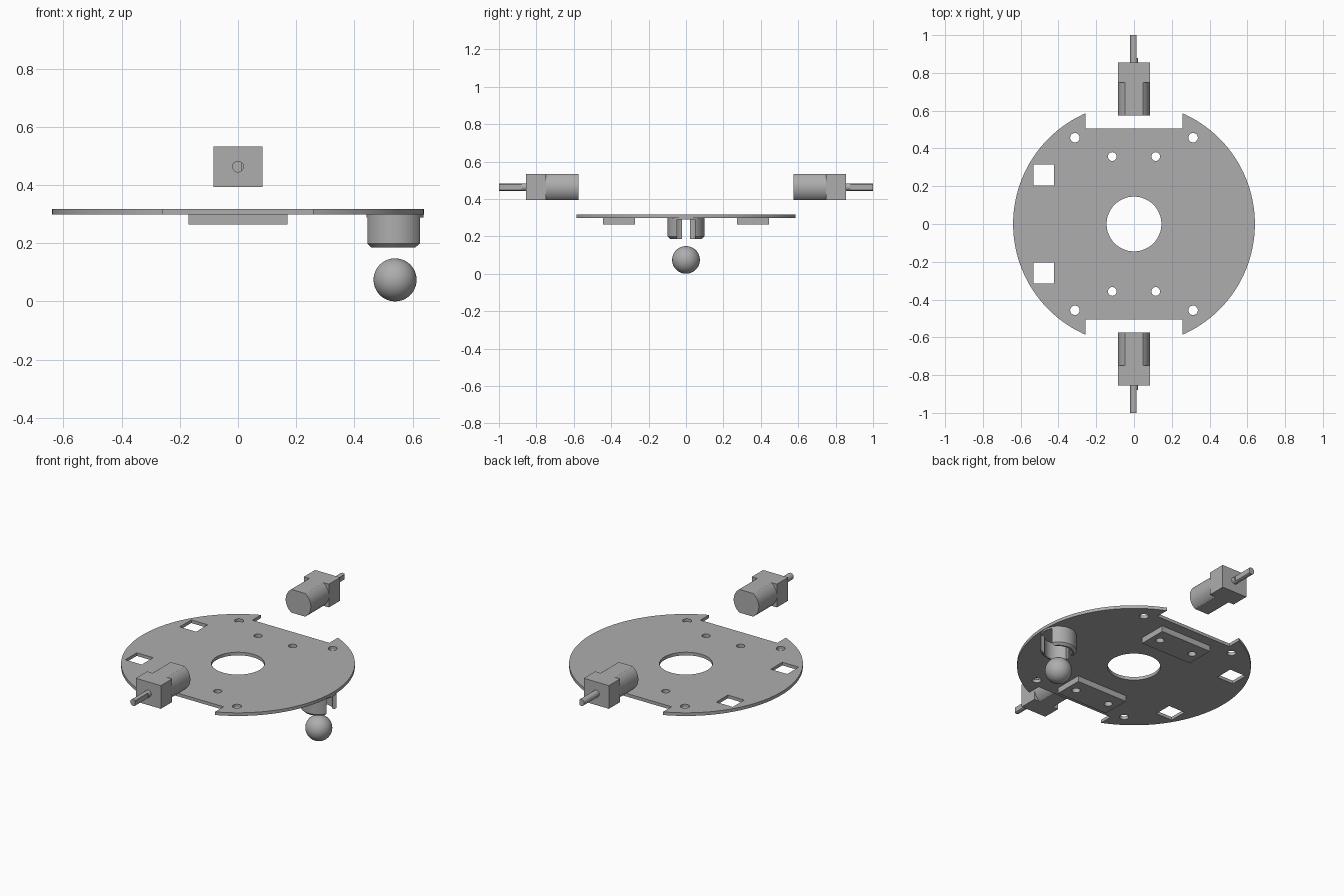
import bpy
import math

cube = bpy.data.objects.get("Cube")
if cube:
    bpy.data.objects.remove(cube, do_unlink=True)

grey = bpy.data.materials.new("plain grey")
grey.use_nodes = True
COLOUR = (0.42, 0.42, 0.42, 1)
grey.diffuse_color = COLOUR
grey.node_tree.nodes["Principled BSDF"].inputs["Base Color"].default_value = COLOUR


def finish(name):
    obj = bpy.context.object
    obj.name = name
    bpy.ops.object.transform_apply(location=False, rotation=True, scale=True)
    obj.data.materials.append(grey)
    return obj


def box(name, low, high):
    middle = [(a + b) / 2 for a, b in zip(low, high)]
    bpy.ops.mesh.primitive_cube_add(size=1, location=middle)
    bpy.context.object.scale = [b - a for a, b in zip(low, high)]
    return finish(name)


def rod(name, centre, radius, length, sides=48, along_y=False):
    turn = (math.pi / 2, 0, 0) if along_y else (0, 0, 0)
    bpy.ops.mesh.primitive_cylinder_add(vertices=sides, radius=radius, depth=length,
                                        location=centre, rotation=turn)
    return finish(name)


def boolean(target, tool, operation="DIFFERENCE"):
    mod = target.modifiers.new("shape", "BOOLEAN")
    mod.operation = operation
    mod.solver = "EXACT"
    mod.object = tool
    bpy.context.view_layer.objects.active = target
    bpy.ops.object.modifier_apply(modifier=mod.name)
    bpy.data.objects.remove(tool, do_unlink=True)


def smooth(obj):
    bpy.ops.object.select_all(action="DESELECT")
    obj.select_set(True)
    bpy.context.view_layer.objects.active = obj
    bpy.ops.object.shade_smooth_by_angle(angle=math.radians(30))


PLATE_LOW, PLATE_HIGH = 0.299, 0.318
MOTOR_Z = 0.463

# Round base plate with centre hole, wheel notches, sensor windows and screw holes
plate = rod("base_plate", (0, 0, (PLATE_LOW + PLATE_HIGH) / 2), 0.64,
            PLATE_HIGH - PLATE_LOW, 128)
boolean(plate, rod("cutter", (0, 0, 0.3), 0.145, 0.2, 64))
for side in (-1, 1):
    edges = sorted((side * 0.505, side * 0.8))
    boolean(plate, box("cutter", (-0.257, edges[0], 0.2), (0.257, edges[1], 0.4)))
    edges = sorted((side * 0.205, side * 0.315))
    boolean(plate, box("cutter", (-0.533, edges[0], 0.2), (-0.423, edges[1], 0.4)))
    for x in (-1, 1):
        boolean(plate, rod("cutter", (x * 0.115, side * 0.357, 0.3), 0.023, 0.2, 24))
        boolean(plate, rod("cutter", (x * 0.313, side * 0.457, 0.3), 0.025, 0.2, 24))
smooth(plate)

for side, label in ((-1, "front"), (1, "back")):
    # Mounting block under the plate
    edges = sorted((side * 0.272, side * 0.443))
    block = box(label + "_mounting_block", (-0.17, edges[0], 0.264), (0.17, edges[1], PLATE_LOW))
    for x in (-0.115, 0.115):
        boolean(block, rod("cutter", (x, side * 0.357, 0.3), 0.023, 0.2, 24))
    smooth(block)

    # Motor can: cylinder with flat top and bottom
    can = rod(label + "_motor_can", (0, side * 0.662, MOTOR_Z), 0.084, 0.174, 64, True)
    boolean(can, box("cutter", (-0.2, -1, MOTOR_Z - 0.07), (0.2, 1, MOTOR_Z + 0.07)), "INTERSECT")
    smooth(can)

    # Gearbox
    edges = sorted((side * 0.748, side * 0.856))
    box(label + "_gearbox", (-0.084, edges[0], MOTOR_Z - 0.07), (0.084, edges[1], MOTOR_Z + 0.07))

    # Output shaft with a flat on its outer length
    shaft = rod(label + "_shaft", (0, side * 0.925, MOTOR_Z), 0.02, 0.15, 32, True)
    edges = sorted((side * 0.88, side * 1.1))
    boolean(shaft, box("cutter", (0.013, edges[0], 0.3), (0.1, edges[1], 0.6)))
    smooth(shaft)

# Caster housing: chamfered cup, hollow from below, slotted on both sides
CASTER_X = 0.54
housing = rod("caster_housing", (CASTER_X, 0, 0.2425), 0.098, 0.113, 64)
bottom = min(v.co.z for v in housing.data.vertices)
for edge in housing.data.edges:
    edge.use_seam = False
weights = housing.data.attributes.new("bevel_weight_edge", "FLOAT", "EDGE")
for edge in housing.data.edges:
    if all(housing.data.vertices[i].co.z < bottom + 0.001 for i in edge.vertices):
        weights.data[edge.index].value = 1
bevel = housing.modifiers.new("chamfer", "BEVEL")
bevel.limit_method = "WEIGHT"
bevel.width = 0.013
bevel.segments = 1
bpy.context.view_layer.objects.active = housing
bpy.ops.object.modifier_apply(modifier=bevel.name)
boolean(housing, rod("cutter", (CASTER_X, 0, 0.189), 0.076, 0.2, 64))
boolean(housing, box("cutter", (CASTER_X, -0.048, 0.1), (0.7, 0.048, 0.289)))
boolean(housing, box("cutter", (0.4, -0.022, 0.1), (CASTER_X, 0.022, 0.289)))
smooth(housing)

# Caster ball
bpy.ops.mesh.primitive_uv_sphere_add(segments=48, ring_count=24, radius=0.074,
                                     location=(CASTER_X, 0, 0.074))
smooth(finish("caster_ball"))
